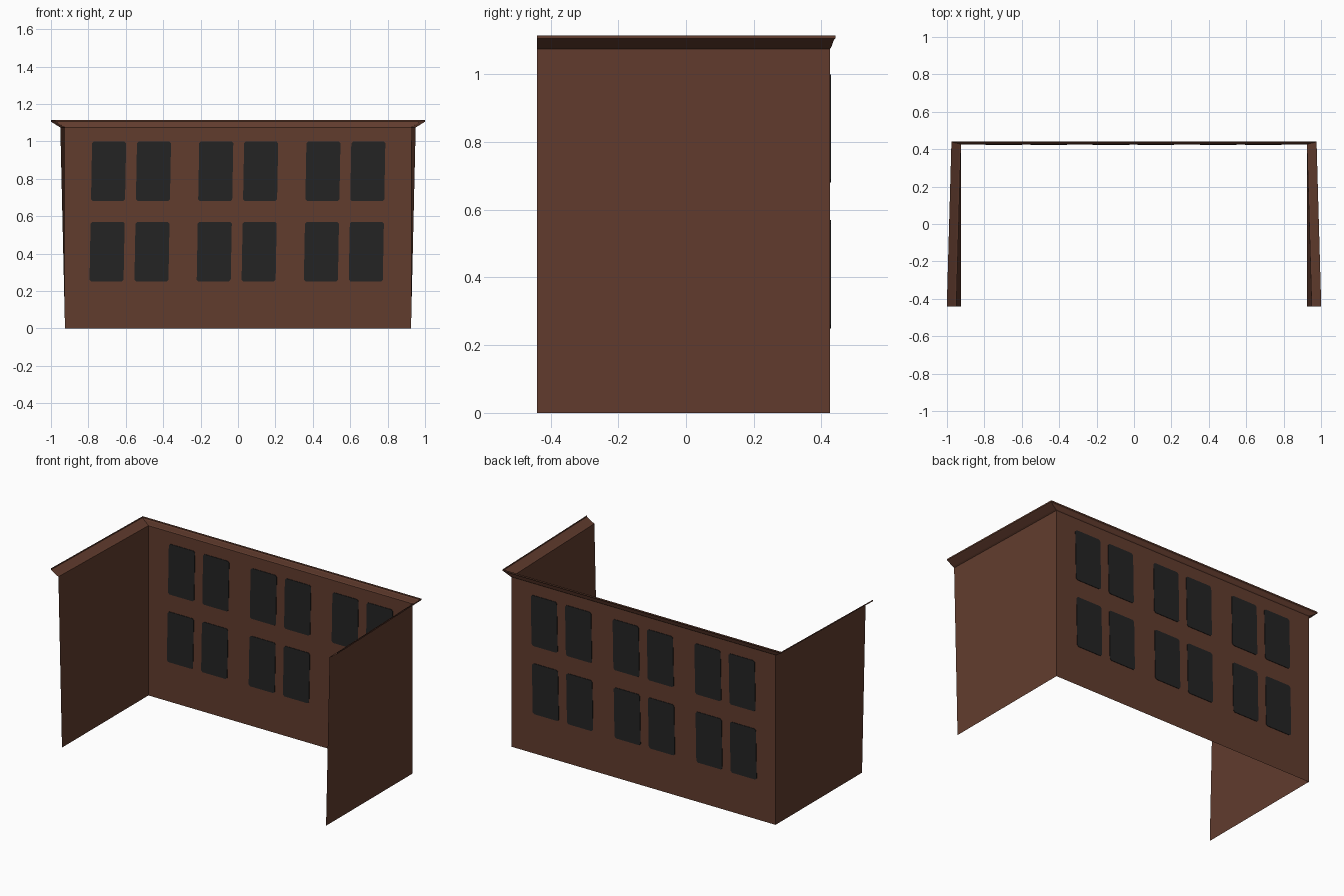
import bpy

if "Cube" in bpy.data.objects:
    bpy.data.objects.remove(bpy.data.objects["Cube"])

def material(name, col):
    m = bpy.data.materials.new(name)
    m.diffuse_color = (*col, 1)
    m.use_nodes = True
    m.node_tree.nodes["Principled BSDF"].inputs["Base Color"].default_value = m.diffuse_color
    return m

BROWN = material("brown_wall", (0.120, 0.045, 0.027))
DARK = material("dark_window", (0.017, 0.017, 0.017))

def make(name, verts, faces, mat):
    me = bpy.data.meshes.new(name)
    me.from_pydata(verts, [], faces)
    me.materials.append(mat)
    ob = bpy.data.objects.new(name, me)
    bpy.context.collection.objects.link(ob)
    return ob

X, YF, YB, H = 0.925, -0.44, 0.425, 1.075
FLARE = 0.025          # side walls lean out at the front top

# Walls: a back sheet and two mirrored side sheets
make("back_wall", [(-X, YB, 0), (X, YB, 0), (X, YB, H), (-X, YB, H)], [(3, 2, 1, 0)], BROWN)
for s, side in ((-1, "left"), (1, "right")):
    f = (0, 1, 2, 3) if s > 0 else (3, 2, 1, 0)
    make(side + "_wall", [(s * X, YF, 0), (s * X, YB, 0), (s * X, YB, H),
                          (s * (X + FLARE), YF, H)], [f], BROWN)

# Cornice: open moulding swept round three sides (side offset, back offset, height)
profile = [(0, 0, H), (0.010, 0.004, 1.08), (0.042, 0.011, 1.10),
           (0.051, 0.016, 1.106), (0.051, 0.016, 1.115)]
verts, faces = [], []
for dx, dy, z in profile:
    xf, xb = X + FLARE + dx, X + dx
    verts += [(-xf, YF, z), (-xb, YB + dy, z), (xb, YB + dy, z), (xf, YF, z)]
for r in range(len(profile) - 1):
    for c in range(3):
        a = r * 4 + c
        faces.append((a, a + 4, a + 5, a + 1))
make("cornice", verts, faces, BROWN)

# Windows: thin plates with clipped corners, showing on both sides of the wall
def window(name, x0, z0, w=0.182, h=0.32, c=0.01, t=0.003, skew=0.006):
    out = [(c, 0), (w - c, 0), (w, c), (w, h - c), (w - c, h), (c, h), (0, h - c), (0, c)]
    n = len(out)
    v = [(x0 + u + skew * (q / h - 0.5), YB + d, z0 + q) for d in (-t, t) for u, q in out]
    f = [tuple(range(n)), tuple(reversed(range(n, 2 * n)))]
    f += [(i, i + n, (i + 1) % n + n, (i + 1) % n) for i in range(n)]
    make(name, v, f, DARK)

for row, (z, shift) in enumerate(((0.25, -0.008), (0.68, 0.0))):
    for pair in range(3):
        for k in range(2):
            window(f"window_{row}_{pair}_{k}", -0.783 + pair * 0.573 + k * 0.24 + shift, z)
